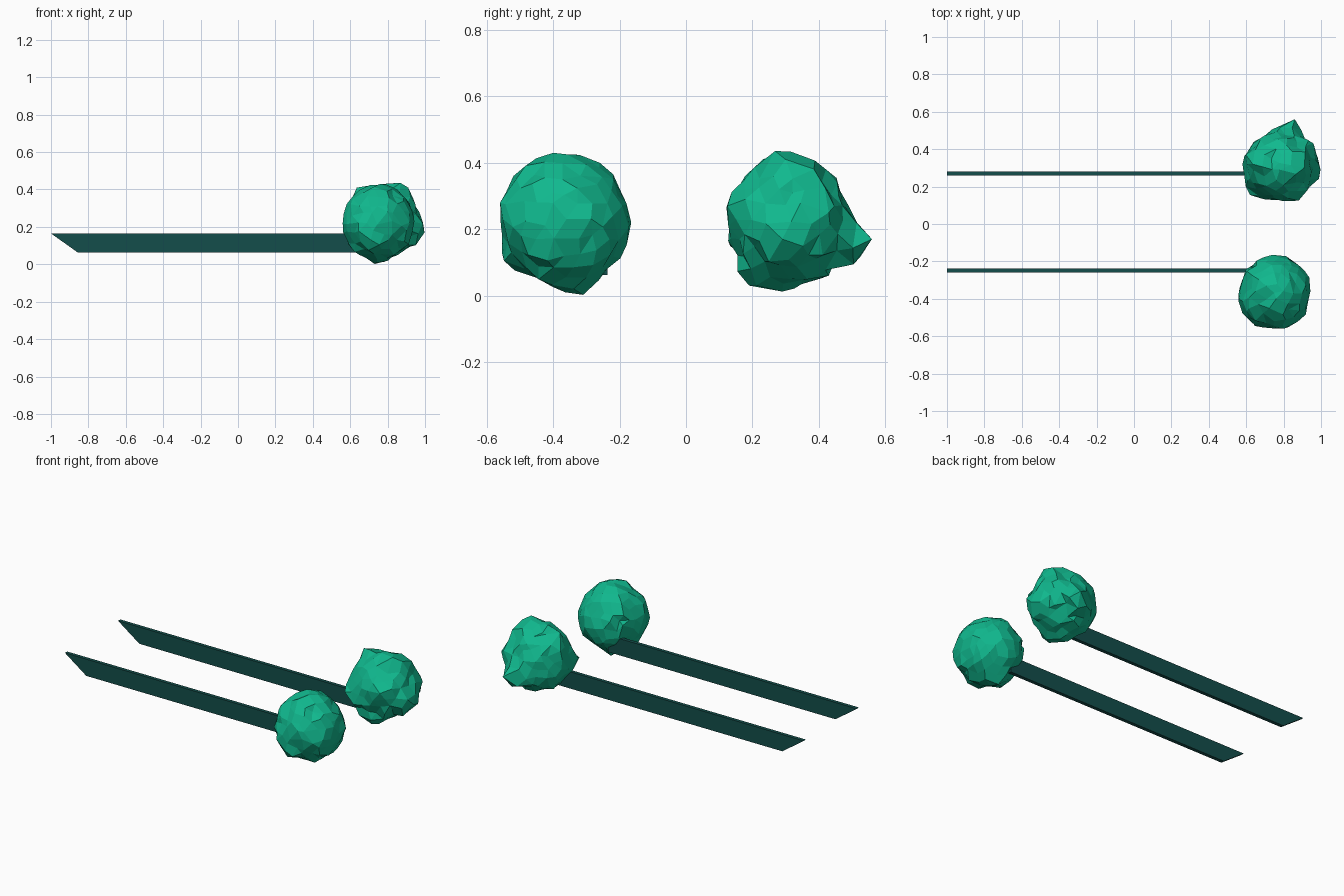
import bpy, bmesh, random
from mathutils import Vector

if "Cube" in bpy.data.objects:
    bpy.data.objects.remove(bpy.data.objects["Cube"])


def material(name, rgb):
    m = bpy.data.materials.new(name)
    m.diffuse_color = (*rgb, 1)
    m.use_nodes = True
    m.node_tree.nodes["Principled BSDF"].inputs["Base Color"].default_value = m.diffuse_color
    return m


GREEN = material("emerald green", (0.0052, 0.480, 0.270))
TEAL = material("dark teal", (0.0065, 0.076, 0.069))


def add_object(name, bm, mat):
    bmesh.ops.recalc_face_normals(bm, faces=bm.faces)
    me = bpy.data.meshes.new(name)
    bm.to_mesh(me)
    bm.free()
    me.materials.append(mat)
    ob = bpy.data.objects.new(name, me)
    bpy.context.collection.objects.link(ob)
    return ob


# Flat bar with a slanted free end
def bar(name, y, thick=0.022):
    bm = bmesh.new()
    profile = [(-1.0, 0.165), (-0.855, 0.062), (0.70, 0.062), (0.70, 0.165)]
    face = bm.faces.new([bm.verts.new((x, y - thick / 2, z)) for x, z in profile])
    ext = bmesh.ops.extrude_face_region(bm, geom=[face])
    verts = [g for g in ext["geom"] if isinstance(g, bmesh.types.BMVert)]
    bmesh.ops.translate(bm, verts=verts, vec=(0, thick, 0))
    add_object(name, bm, TEAL)


# Faceted lump: jittered icosphere with corners pulled out to given peaks
def lump(name, centre, radius, peaks, seed):
    rng = random.Random(seed)
    c = Vector(centre)
    bm = bmesh.new()
    bmesh.ops.create_icosphere(bm, subdivisions=3, radius=1)
    for v in bm.verts:
        d = v.co.normalized()
        side = Vector([rng.uniform(-0.07, 0.07) for _ in range(3)])
        v.co = (d + side).normalized() * radius * rng.uniform(0.94, 1.05)
    used = set()
    for p in peaks:
        t = Vector(p) - c
        v = max((v for v in bm.verts if v not in used),
                key=lambda v: v.co.normalized().dot(t.normalized()))
        used.add(v)
        grow = t.length / v.co.length
        v.co = t
        for e in v.link_edges:
            o = e.other_vert(v)
            if o not in used:
                o.co *= 1 + 0.5 * (grow - 1)
    bmesh.ops.translate(bm, verts=bm.verts, vec=c)
    # keep the lump on the ground
    for v in bm.verts:
        v.co.z = max(v.co.z, 0.0)
    # merge nearly flat triangles into irregular polygons
    bmesh.ops.join_triangles(bm, faces=bm.faces, angle_face_threshold=0.35,
                             angle_shape_threshold=0.8)
    add_object(name, bm, GREEN)


bar("front_bar", -0.248)
bar("back_bar", 0.27)

lump("front_lump", (0.75, -0.365, 0.22), 0.197, [
    (0.73, -0.31, 0.002), (0.76, -0.40, 0.43), (0.74, -0.165, 0.22),
    (0.80, -0.56, 0.28), (0.71, -0.555, 0.13), (0.56, -0.37, 0.22),
    (0.943, -0.36, 0.23), (0.88, -0.22, 0.24), (0.75, -0.26, 0.40),
    (0.75, -0.52, 0.36), (0.60, -0.24, 0.25)], 3)

lump("back_lump", (0.78, 0.315, 0.22), 0.190, [
    (0.86, 0.56, 0.17), (0.997, 0.29, 0.17), (0.78, 0.29, 0.43),
    (0.88, 0.125, 0.27), (0.635, 0.32, 0.41), (0.62, 0.155, 0.20),
    (0.58, 0.32, 0.20), (0.91, 0.30, 0.41), (0.96, 0.43, 0.25),
    (0.78, 0.515, 0.22), (0.80, 0.43, 0.06), (0.78, 0.29, 0.012),
    (0.78, 0.19, 0.03), (0.85, 0.46, 0.30), (0.68, 0.46, 0.22)], 8)
